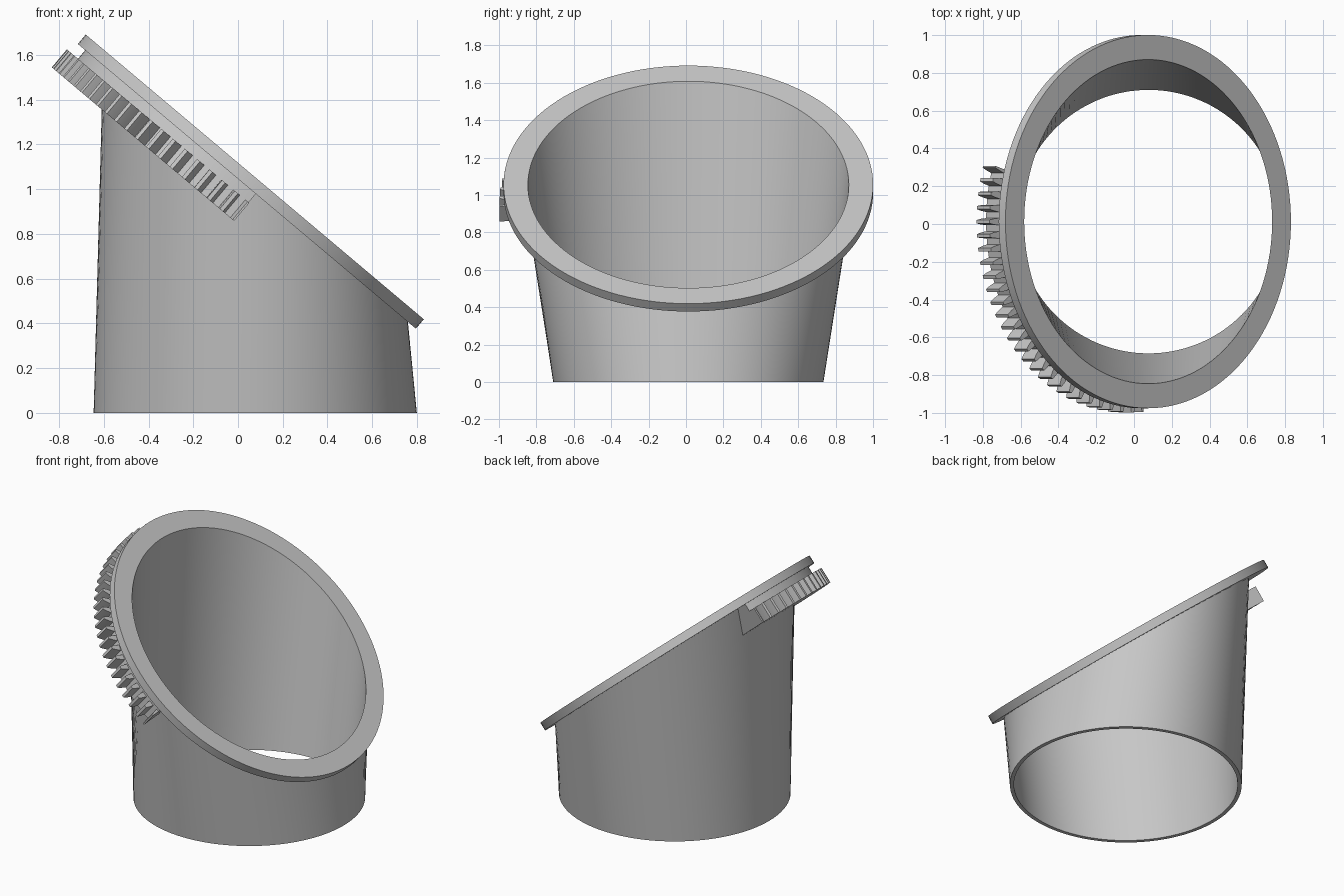
import bpy
import bmesh
from math import cos, sin, pi, radians
from mathutils import Vector

cube = bpy.data.objects.get("Cube")
if cube:
    bpy.data.objects.remove(cube, do_unlink=True)

TILT = radians(40.1)
RIM_CENTRE = Vector((0.075, 0.0125, 1.055))
SLOPE = Vector((cos(TILT), 0, -sin(TILT)))
NORMAL = Vector((sin(TILT), 0, cos(TILT)))
SEGMENTS = 128
FLANGE_DEPTH = 0.055

grey = bpy.data.materials.new("plain_grey")
grey.use_nodes = True
colour = (0.57, 0.57, 0.57, 1)
grey.diffuse_color = colour
grey.node_tree.nodes["Principled BSDF"].inputs["Base Color"].default_value = colour


def tilted(radius, angle, depth=0.0):
    """Point on the slanted rim, in polar form."""
    return (RIM_CENTRE + SLOPE * radius * cos(angle)
            + Vector((0, radius * sin(angle), 0)) + NORMAL * depth)


def base(radius, angle):
    return Vector((0.077 + radius * cos(angle), 0.0125 + radius * sin(angle), 0))


def skin(name, sections, closed):
    """Join matching cross-sections into a solid."""
    bm = bmesh.new()
    rows = [[bm.verts.new(p) for p in s] for s in sections]
    count = len(rows[0])
    for i in range(len(rows) if closed else len(rows) - 1):
        a, b = rows[i], rows[(i + 1) % len(rows)]
        for j in range(count):
            k = (j + 1) % count
            bm.faces.new((a[j], a[k], b[k], b[j]))
    if not closed:
        bm.faces.new(rows[0])
        bm.faces.new(rows[-1])
    bmesh.ops.recalc_face_normals(bm, faces=bm.faces)
    mesh = bpy.data.meshes.new(name)
    bm.to_mesh(mesh)
    bm.free()
    mesh.materials.append(grey)
    obj = bpy.data.objects.new(name, mesh)
    bpy.context.collection.objects.link(obj)
    bpy.ops.object.select_all(action="DESELECT")
    obj.select_set(True)
    bpy.context.view_layer.objects.active = obj
    bpy.ops.object.shade_smooth_by_angle(angle=radians(30))
    return obj


# Slanted funnel: round base lofted to a tilted, flanged rim
def funnel_section(angle):
    foot, head = base(0.7225, angle), tilted(0.885, angle)
    drop = (foot - RIM_CENTRE).dot(NORMAL)
    under_flange = head.lerp(foot, -FLANGE_DEPTH / drop)
    return [base(0.6975, angle), tilted(0.858, angle), tilted(0.988, angle),
            tilted(0.988, angle, -FLANGE_DEPTH), under_flange, foot]


skin("slanted_funnel",
     [funnel_section(2 * pi * i / SEGMENTS) for i in range(SEGMENTS)], True)


# Gear sector: its inner edge is buried in the funnel wall
def wall_radius(angle, depth):
    t = (depth + 0.05) / -0.16
    return 0.865 - 0.025 * t + (0.035 + 0.1 * t) * cos(angle)


def sector(name, outline, low, high):
    skin(name, [[tilted(wall_radius(a, low), a, low), tilted(r, a, low),
                 tilted(r, a, high), tilted(wall_radius(a, high), a, high)]
                for r, a in outline], False)


PITCH = 2 * pi / 85
ROOT, MIDDLE, TIP = 0.945, 0.98, 1.01
FIRST, LAST = -4, 22
tooth = [(-0.27, ROOT), (-0.21, MIDDLE), (-0.12, TIP),
         (0.12, TIP), (0.21, MIDDLE), (0.27, ROOT)]
start, end = pi + FIRST * PITCH, pi + LAST * PITCH

teeth = [(TIP, start)]
for k in range(FIRST, LAST + 1):
    for offset, radius in tooth:
        angle = pi + (k + offset) * PITCH
        if start < angle < end:
            teeth.append((radius, angle))
teeth.append((TIP, end))
sector("gear_teeth", teeth, -0.21, -0.105)

# Collar joining the gear to the flange
steps = 48
collar = [(ROOT, start + (end - start) * i / steps) for i in range(steps + 1)]
sector("gear_collar", collar, -0.106, -0.05)
